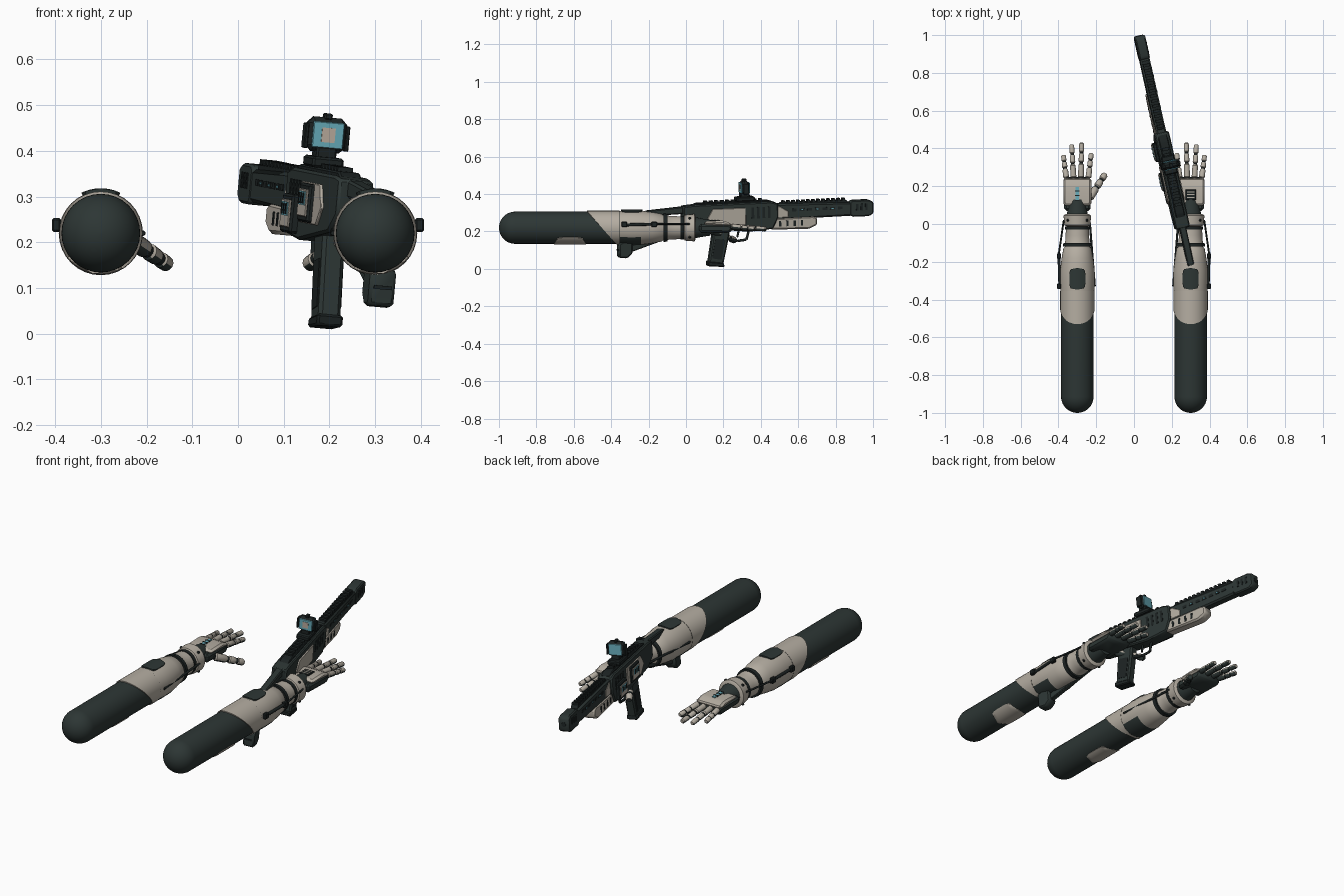
import bpy, bmesh, math
from math import sin, cos, pi, radians
from mathutils import Matrix, Vector

if "Cube" in bpy.data.objects:
    bpy.data.objects.remove(bpy.data.objects["Cube"])


def material(name, rgb):
    m = bpy.data.materials.new(name)
    m.use_nodes = True
    m.diffuse_color = (*rgb, 1)
    m.node_tree.nodes["Principled BSDF"].inputs["Base Color"].default_value = (*rgb, 1)
    return m


DARK = material("dark green grey", (0.026, 0.037, 0.035))
BLACK = material("near black", (0.012, 0.017, 0.017))
PALE = material("warm pale grey", (0.46, 0.42, 0.36))
CYAN = material("cyan", (0.14, 0.42, 0.5))
SAND = material("sand", (0.5, 0.42, 0.35))


def finish(name, bm, mats, matrix=Matrix(), rule=None, bevel=0):
    if bevel:
        bmesh.ops.bevel(bm, geom=bm.edges[:], offset=bevel, segments=1, affect='EDGES')
    bm.transform(matrix)
    bmesh.ops.recalc_face_normals(bm, faces=bm.faces)
    if rule:
        for f in bm.faces:
            f.material_index = rule(f)
    mesh = bpy.data.meshes.new(name)
    bm.to_mesh(mesh)
    bm.free()
    for m in mats:
        mesh.materials.append(m)
    ob = bpy.data.objects.new(name, mesh)
    bpy.context.collection.objects.link(ob)
    bpy.ops.object.select_all(action='DESELECT')
    ob.select_set(True)
    bpy.context.view_layer.objects.active = ob
    bpy.ops.object.shade_smooth_by_angle(angle=radians(35))
    return ob


def lathe(name, profile, mats, matrix, rule=None, n=32):
    """Closed turning around the y axis from (y, radius) points."""
    bm = bmesh.new()
    rings = [[bm.verts.new((r * sin(2 * pi * i / n), y, r * cos(2 * pi * i / n)))
              for i in range(n)] for y, r in profile]
    for a, b in zip(rings, rings[1:]):
        for i in range(n):
            bm.faces.new((a[i], a[(i + 1) % n], b[(i + 1) % n], b[i]))
    bm.faces.new(rings[0])
    bm.faces.new(rings[-1])
    return finish(name, bm, mats, matrix, rule)


def shell(name, point, mat, matrix, nu=32, nv=10, thick=0.006):
    """Curved armour plate; point(u, v) gives (y, angle from top, radius)."""
    bm = bmesh.new()
    layers = []
    for t in (0, thick):
        grid = []
        for j in range(nv + 1):
            row = []
            for i in range(nu + 1):
                y, a, r = point(2 * i / nu - 1, 2 * j / nv - 1)
                row.append(bm.verts.new(((r + t) * sin(a), y, (r + t) * cos(a))))
            grid.append(row)
        layers.append(grid)
        for j in range(nv):
            for i in range(nu):
                bm.faces.new((grid[j][i], grid[j][i + 1], grid[j + 1][i + 1], grid[j + 1][i]))
    rims = [g[0] + [r[-1] for r in g[1:-1]] + g[-1][::-1] + [r[0] for r in g[-2:0:-1]] for g in layers]
    for i in range(len(rims[0])):
        bm.faces.new((rims[0][i - 1], rims[0][i], rims[1][i], rims[1][i - 1]))
    bmesh.ops.remove_doubles(bm, verts=bm.verts, dist=0.0002)
    return finish(name, bm, [mat], matrix)


def rounded(y, half, angle, mid, r):
    return lambda u, v: (y + half * v, mid + angle * u * max(0, 1 - v ** 4) ** 0.25, r)


def box(name, centre, size, mat, matrix, bevel=0.0):
    bm = bmesh.new()
    bmesh.ops.create_cube(bm, size=1)
    bm.transform(Matrix.Translation(centre) @ Matrix.Diagonal((*size, 1)))
    return finish(name, bm, [mat], matrix, bevel=bevel)


def prism(name, outline, width, mat, matrix, bevel=0.006, x=0.0):
    """Side outline of (y, z) points extruded across x."""
    bm = bmesh.new()
    f = bm.faces.new([bm.verts.new((x - width / 2, y, z)) for y, z in outline])
    ext = bmesh.ops.extrude_face_region(bm, geom=[f])
    bmesh.ops.translate(bm, vec=(width, 0, 0), verts=[e for e in ext["geom"] if isinstance(e, bmesh.types.BMVert)])
    return finish(name, bm, [mat], matrix, bevel=bevel)


def rod(name, a, b, r, mats, matrix, rule=None, n=12):
    a, b = Vector(a), Vector(b)
    d = b - a
    m = matrix @ Matrix.Translation(a) @ Vector((0, 1, 0)).rotation_difference(d).to_matrix().to_4x4()
    L = d.length
    return lathe(name, [(0, r * .75), (r * .3, r), (L - r * .4, r * .95), (L, r * .65)], mats, m, rule, n)


def palm_side(f):
    return 1 if f.normal.z < -0.25 else 0


# Arms: +x in arm space points outward, thumb inward
for side, s in (("right", -1), ("left", 1)):
    A = Matrix.Translation((s * 0.3, 0, 0.22)) @ Matrix.Diagonal((s, 1, 1, 1))
    R = 0.086
    cap = [(-1 + R * (1 - cos(t)), R * sin(t)) for t in [(k + .15) * pi / 20 for k in range(10)]]
    lathe(side + "_upper_arm", cap + [(-1 + R, R), (-0.33, R)], [DARK], A)
    shell(side + "_elbow_cuff", lambda u, v: (
        -0.355 * (1 + v) / 2 + (-0.45 - 0.08 * cos(pi * u)) * (1 - v) / 2, pi * u, 0.085), PALE, A)
    shell(side + "_under_patch", rounded(-0.62, 0.085, 0.75, pi - 0.2, 0.084), PALE, A)
    lathe(side + "_forearm", [(-.36, .08), (-.355, .09), (-.3, .092), (-.24, .091), (-.18, .083),
          (-.13, .074), (-.12, .066), (-.06, .062), (-.015, .06)], [PALE, DARK], A,
          lambda f: 1 if f.normal.z < -0.5 and f.calc_center_median().y < -0.24 else 0)
    lathe(side + "_forearm_seam", [(-.364, .08), (-.364, .0895), (-.354, .0905), (-.354, .08)], [BLACK], A)
    shell(side + "_elbow_pad", rounded(-0.29, 0.058, 0.45, 0, 0.09), DARK, A, 16, 16, 0.008)
    lathe(side + "_strap", [(-.12, .06), (-.12, .076), (-.1, .074), (-.1, .06)], [BLACK], A)
    lathe(side + "_wrist_seam", [(-.03, .05), (-.03, .064), (-.012, .064), (-.012, .05)], [BLACK], A)
    lathe(side + "_wrist_cuff", [(-.012, .058), (-.006, .069), (.045, .073), (.052, .062)], [PALE], A)
    lathe(side + "_wrist", [(.04, .058), (.08, .05), (.13, .042)], [DARK], A)
    for k in range(4):
        a = pi / 4 + k * pi / 2
        rod(side + "_cuff_bolt", (.066 * sin(a), .02, .066 * cos(a)), (.078 * sin(a), .02, .078 * cos(a)),
            .007, [BLACK], A)
    # Outer piston and inner cable
    rod(side + "_piston", (.092, -.34, .015), (.098, -.15, .02), .008, [BLACK], A)
    rod(side + "_piston_shaft", (.098, -.16, .02), (.072, .02, .02), .005, [BLACK], A)
    rod(side + "_cable", (-.092, -.33, 0), (-.066, .01, 0), .006, [BLACK], A)
    for y in (-.33, -.17):
        box(side + "_piston_mount", (.097, y, .018), (.02, .03, .03), BLACK, A, .004)
    # Hand
    H = A @ Matrix.Translation((0, 0, .005))
    prism(side + "_palm", [(.07, -.03), (.23, -.034), (.25, -.015), (.245, .012), (.07, .015)], .14, DARK, H, .012)
    prism(side + "_hand_plate", [(.095, .01), (.1, .03), (.2, .034), (.245, .016), (.24, .005)], .148, PALE, H, .01)
    if s < 0:
        box(side + "_hand_strip", (0, .15, .0345), (.018, .09, .006), CYAN, H)
        for k in range(3):
            box(side + "_strip_gap", (0, .125 + k * .025, .036), (.024, .006, .006), BLACK, H)
    else:
        box(side + "_hand_panel", (0, .155, .0335), (.056, .056, .007), BLACK, H, .002)
        for k in range(3):
            box(side + "_panel_bar", (0, .14 + k * .015, .036), (.04, .005, .005), PALE, H)
    for name, x, spread, length in (("index", -.058, -.016, .13), ("middle", -.019, -.004, .185),
                                    ("ring", .02, .01, .175), ("little", .058, .016, .12)):
        a, b = Vector((x, .24, .002)), Vector((x + spread, .245 + length, -.012))
        rod(f"{side}_{name}_core", a, b.lerp(a, .1), .01, [BLACK], H)
        for p, q in ((.03, .42), (.46, .7), (.74, 1)):
            rod(f"{side}_{name}_segment", a.lerp(b, p), a.lerp(b, q), .0155 - .003 * p, [PALE, DARK], H, palm_side)
    a, b = Vector((-.06, .13, -.015)), Vector((-.148, .265, -.075))
    rod(side + "_thumb_core", a, b.lerp(a, .1), .015, [BLACK], H)
    for p, q in ((.05, .45), (.49, .74), (.78, 1)):
        rod(side + "_thumb_segment", a.lerp(b, p), a.lerp(b, q), .021 - .004 * p, [PALE, DARK], H, palm_side)

# Rifle frame: y runs toward the muzzle
G = (Matrix.Translation((.183, .3, .3)) @ Matrix.Rotation(radians(12.6), 4, 'Z')
     @ Matrix.Rotation(radians(2.5), 4, 'X') @ Matrix.Rotation(radians(5), 4, 'Y'))

prism("receiver", [(-.33, .05), (-.33, -.03), (-.26, -.07), (.03, -.1), (.16, -.09), (.19, -.03),
                   (.19, .045), (.15, .055), (-.28, .055)], .078, DARK, G)
prism("receiver_top", [(-.28, .05), (-.25, .064), (.14, .064), (.18, .05)], .05, BLACK, G, .004)
prism("barrel_shroud", [(.17, -.045), (.6, -.04), (.6, .032), (.17, .042)], .052, DARK, G, .008)
prism("shroud_rail", [(.2, .03), (.58, .03), (.57, .046), (.21, .048)], .036, BLACK, G, .003)
prism("muzzle", [(.585, -.035), (.6, -.046), (.69, -.046), (.715, -.032), (.715, .03), (.69, .042),
                 (.6, .042), (.585, .032)], .056, DARK, G, .006)
rod("bore", (0, .69, 0), (0, .716, 0), .018, [BLACK], G)
for k in range(13):
    box("shroud_rail_tooth", (0, .225 + k * .0275, .05), (.036, .015, .012), BLACK, G)
for k in range(11):
    box("receiver_rail_tooth", (0, -.2 + k * .03, .067), (.034, .016, .012), BLACK, G)

# Handguard under the barrel
prism("handguard", [(.14, -.035), (.15, -.095), (.36, -.1), (.405, -.08), (.405, -.04), (.38, -.032)],
      .06, PALE, G, .008)
prism("shroud_cover", [(.15, -.035), (.15, .02), (.2, .03), (.25, .0), (.25, -.035)], .056, PALE, G, .004)
for x in (-1, 1):
    for k in range(4):
        box("handguard_slot", (x * .03, .2 + k * .04, -.065), (.004, .012, .03), BLACK, G)
    for k in range(7):
        box("shroud_vent", (x * .026, .28 + k * .042, .005), (.004, .026, .014), BLACK, G)
        if k % 2:
            box("shroud_light", (x * .0265, .28 + k * .042, .005), (.006, .012, .005), CYAN, G)
    for k in range(3):
        box("muzzle_port", (x * .028, .625 + k * .025, .005), (.004, .012, .035), BLACK, G)
    # Receiver side panels
    prism("receiver_panel", [(-.2, -.02), (-.16, -.06), (.01, -.06), (.01, .03), (-.17, .03)],
          .008, PALE, G, .002, x * .041)
    for k in range(4):
        box("receiver_vent", (x * .039, .05 + k * .03, 0), (.004, .014, .06), BLACK, G)

# Control modules on the inner side
for y, z in ((.09, -.045), (-.07, -.015)):
    box("control_module", (-.045, y, z), (.022, .1, .085), BLACK, G, .005)
    box("module_frame", (-.056, y, z), (.006, .085, .06), PALE, G, .002)
    box("module_screen", (-.059, y, z + .01), (.004, .06, .03), CYAN, G)
    for k in range(3):
        box("screen_bar", (-.061, y - .02 + k * .02, z + .01), (.004, .008, .024), BLACK, G)

# Grip, trigger and guard
prism("grip", [(-.16, -.06), (-.07, -.08), (-.085, -.15), (-.115, -.275), (-.195, -.262), (-.175, -.15)],
      .05, DARK, G, .008)
prism("grip_base", [(-.112, -.262), (-.108, -.285), (-.2, -.276), (-.2, -.25)], .058, BLACK, G, .005)
for x in (-1, 1):
    prism("grip_inlay", [(-.155, -.13), (-.1, -.14), (-.125, -.245), (-.175, -.235)], .004, BLACK, G, 0, x * .0255)
guard = [(-.08, -.135), (-.03, -.15), (.02, -.145), (.035, -.095)]
for (a, b), (c, d) in zip(guard, guard[1:]):
    rod("trigger_guard", (0, a, b), (0, c, d), .007, [BLACK], G)
rod("trigger", (0, -.02, -.09), (0, -.03, -.13), .006, [BLACK], G)

# Stock
prism("stock_upper_strut", [(-.3, .05), (-.3, .01), (-.5, .005), (-.59, -.02), (-.6, .01), (-.52, .035)],
      .036, DARK, G, .005)
prism("stock_lower_strut", [(-.3, -.05), (-.3, -.085), (-.62, -.185), (-.64, -.155)], .03, DARK, G, .004)
prism("stock_pad", [(-.61, -.13), (-.61, -.19), (-.64, -.215), (-.685, -.21), (-.685, -.135), (-.65, -.12)],
      .058, DARK, G, .007)
box("stock_pad_groove", (0, -.686, -.17), (.04, .006, .008), BLACK, G)

# Sight with framed lens
box("sight_base", (0, .015, .075), (.07, .1, .024), BLACK, G, .005)
box("sight_neck", (0, .015, .095), (.045, .05, .03), BLACK, G, .004)
box("sight_frame", (0, .015, .135), (.09, .04, .076), BLACK, G, .014)
for y in (-.006, .036):
    box("sight_lens", (0, y, .135), (.07, .005, .058), CYAN, G, .002)
box("sight_reticle", (0, -.009, .135), (.03, .003, .032), SAND, G)
box("sight_knob", (0, .015, .175), (.018, .025, .014), BLACK, G, .003)
for x in (-1, 1):
    box("sight_guard", (x * .046, .015, .13), (.008, .03, .055), BLACK, G, .002)
